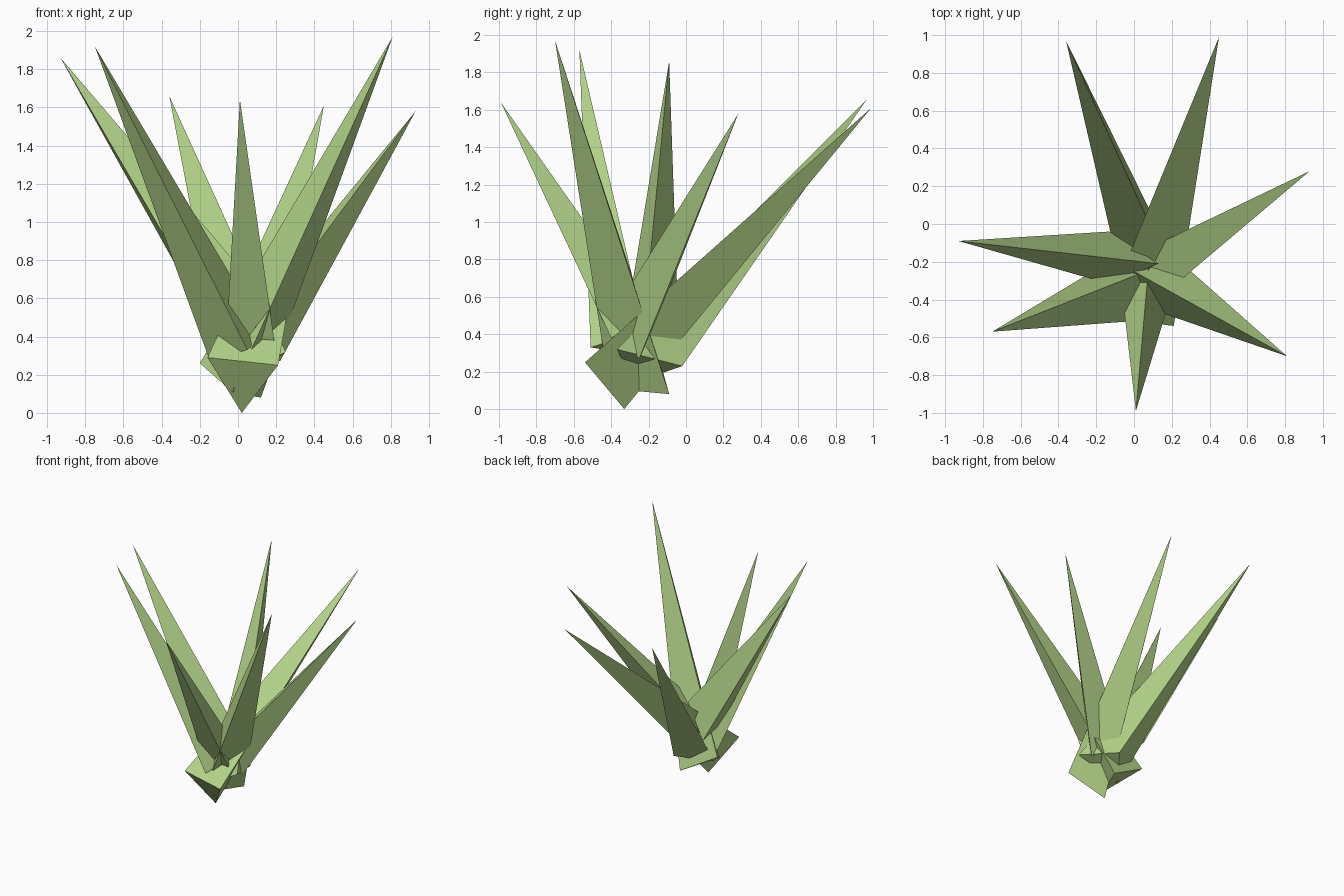
import bpy
import bmesh

green = bpy.data.materials.new("leaf_green")
green.diffuse_color = (0.45, 0.66, 0.25, 1)

# Each leaf is a long three-sided spike: tip, then the three base corners
LEAVES = {
    "leaf_back_left": [(-0.36, 0.97, 1.66), (-0.07, -0.28, 0.14), (0.13, -0.02, 0.23), (0.25, -0.37, 0.32)],
    "leaf_back_right": [(0.45, 0.99, 1.61), (-0.16, -0.49, 0.29), (0.21, -0.54, 0.25), (0.02, -0.33, 0.0)],
    "leaf_right": [(0.93, 0.28, 1.58), (0.09, -0.43, 0.45), (-0.03, -0.18, 0.41), (0.22, -0.25, 0.27)],
    "leaf_front_right": [(0.81, -0.70, 1.97), (-0.20, -0.14, 0.26), (-0.03, -0.41, 0.11), (0.12, -0.09, 0.08)],
    "leaf_front": [(0.01, -0.99, 1.64), (-0.06, -0.39, 0.40), (0.19, -0.40, 0.38), (0.08, -0.19, 0.50)],
    "leaf_front_left": [(-0.75, -0.57, 1.92), (0.05, -0.51, 0.33), (-0.15, -0.21, 0.28), (0.14, -0.22, 0.42)],
    "leaf_left": [(-0.93, -0.09, 1.86), (-0.12, -0.32, 0.47), (-0.13, -0.04, 0.42), (0.13, -0.21, 0.62)],
}


def spike(name, points):
    bm = bmesh.new()
    tip, *base = [bm.verts.new(p) for p in points]
    bm.faces.new(base)
    for i in range(3):
        bm.faces.new((tip, base[i], base[(i + 1) % 3]))
    bmesh.ops.recalc_face_normals(bm, faces=bm.faces)
    mesh = bpy.data.meshes.new(name)
    bm.to_mesh(mesh)
    bm.free()
    mesh.materials.append(green)
    obj = bpy.data.objects.new(name, mesh)
    bpy.context.collection.objects.link(obj)


# Rosette of leaves crossing at the root
for name, points in LEAVES.items():
    spike(name, points)
